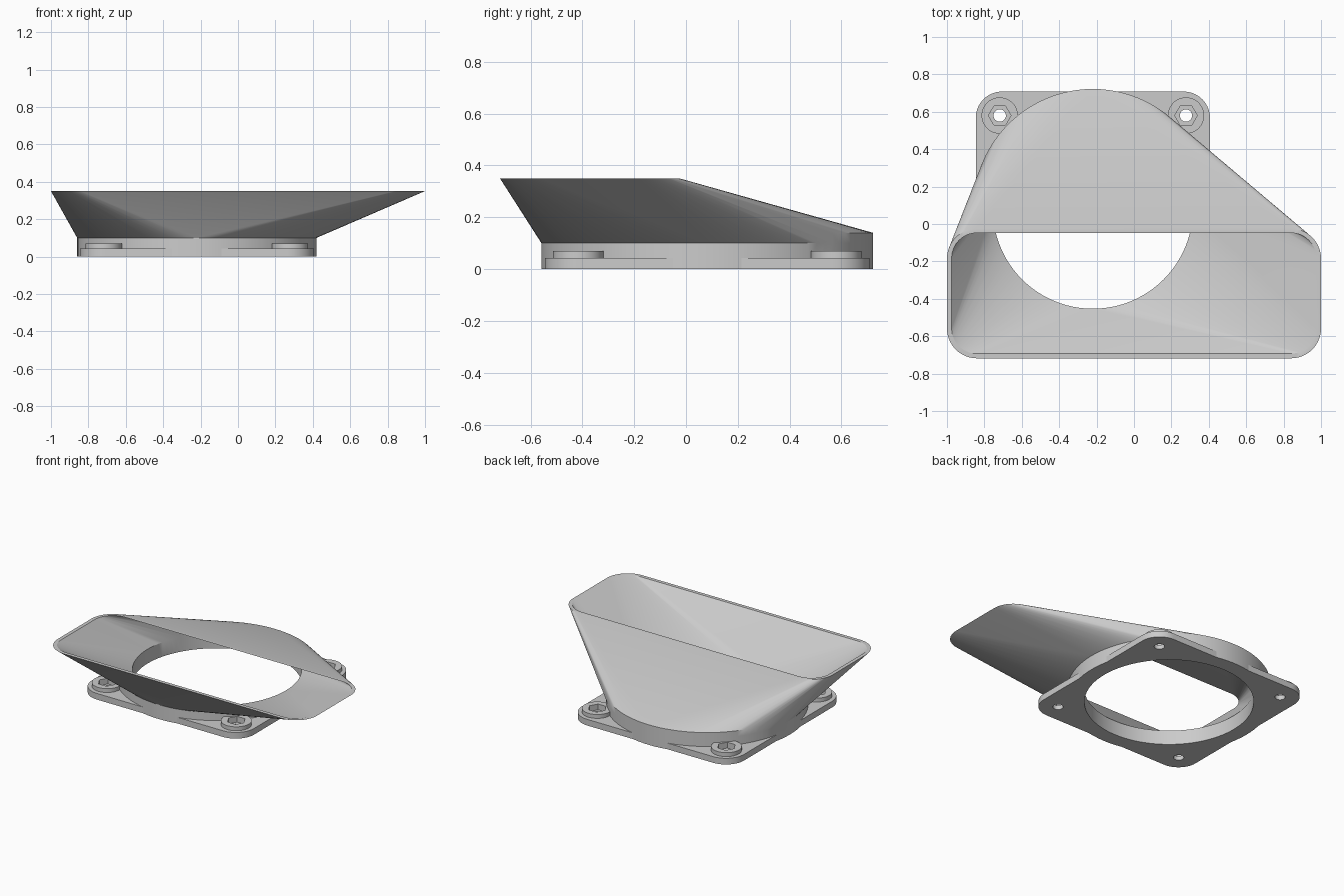
import bpy, bmesh, math

if "Cube" in bpy.data.objects:
    bpy.data.objects.remove(bpy.data.objects["Cube"], do_unlink=True)

CX, CY = -0.22, 0.082         # centre of the round inlet
TOP, COLLAR, LIP = 0.35, 0.10, 0.14
BOLT = 0.498                  # bolt offset from the inlet centre
HALF = 0.626                  # half width of the flange

gray = bpy.data.materials.new("light_gray_plastic")
gray.use_nodes = True
gray.diffuse_color = (0.6, 0.6, 0.6, 1)
gray.node_tree.nodes["Principled BSDF"].inputs["Base Color"].default_value = (0.6, 0.6, 0.6, 1)


def circle(cx, cy, r, n=96):
    return [(cx + r * math.cos(2 * math.pi * i / n), cy + r * math.sin(2 * math.pi * i / n))
            for i in range(n)]


def rounded_rect(x0, x1, y0, y1, r, n=14):
    corners = [(x1 - r, y1 - r), (x0 + r, y1 - r), (x0 + r, y0 + r), (x1 - r, y0 + r)]
    return [(cx + r * math.cos(math.pi / 2 * (k + i / n)), cy + r * math.sin(math.pi / 2 * (k + i / n)))
            for k, (cx, cy) in enumerate(corners) for i in range(n + 1)]


def add_loop(bm, pts, z):
    return [bm.verts.new((x, y, z)) for x, y in pts]


def join_loops(bm, a, b):
    """Quad strip between two closed loops of equal length."""
    for i in range(len(a)):
        bm.faces.new((a[i - 1], a[i], b[i], b[i - 1]))


def make_object(name, bm):
    bmesh.ops.recalc_face_normals(bm, faces=bm.faces)
    mesh = bpy.data.meshes.new(name)
    bm.to_mesh(mesh)
    bm.free()
    mesh.materials.append(gray)
    obj = bpy.data.objects.new(name, mesh)
    bpy.context.collection.objects.link(obj)
    return obj


def prisms(name, outlines, z0, z1):
    """Closed prism from z0 to z1 over each outline."""
    bm = bmesh.new()
    for pts in outlines:
        low, high = add_loop(bm, pts, z0), add_loop(bm, pts, z1)
        bm.faces.new(low)
        bm.faces.new(high)
        join_loops(bm, low, high)
    return make_object(name, bm)


def hull_shell(bm, radius, rect):
    """Open-ended hull from the round inlet to the mouth, with a collar down to the floor."""
    ring = circle(CX, CY, radius)
    base, lip, mouth = add_loop(bm, ring, COLLAR), add_loop(bm, ring, LIP), add_loop(bm, rect, TOP)
    bmesh.ops.convex_hull(bm, input=base + lip + mouth)
    bmesh.ops.delete(bm, geom=[v for v in lip if not v.link_faces], context='VERTS')
    caps = [f for f in bm.faces
            if any(all(abs(v.co.z - z) < 1e-4 for v in f.verts) for z in (COLLAR, TOP))]
    bmesh.ops.delete(bm, geom=caps, context='FACES_ONLY')
    bmesh.ops.delete(bm, geom=[e for e in bm.edges if not e.link_faces], context='EDGES')
    floor = add_loop(bm, ring, 0)
    join_loops(bm, floor, base)
    return floor, mouth


# Duct: outer and inner shells joined at the mouth rim and at the floor
shells = []
duct_bm = bmesh.new()
outer_floor, outer_mouth = hull_shell(duct_bm, 0.64, rounded_rect(-1, 1, -0.718, -0.025, 0.16))
inner_bm_floor, inner_mouth = hull_shell(duct_bm, 0.535, rounded_rect(-0.975, 0.975, -0.693, -0.048, 0.135))
join_loops(duct_bm, outer_mouth, inner_mouth)
join_loops(duct_bm, outer_floor, inner_bm_floor)
duct = make_object("duct", duct_bm)

# Flange: rounded square plate with four screw bosses
spots = [(CX + sx * BOLT, CY + sy * BOLT) for sx in (-1, 1) for sy in (-1, 1)]
plate = rounded_rect(CX - HALF, CX + HALF, CY - HALF, CY + HALF, 0.14)
flange = prisms("mounting_flange", [plate], 0, 0.043)
tools = [
    ('UNION', prisms("screw_bosses", [circle(x, y, 0.097, 48) for x, y in spots], 0.02, 0.07)),
    ('DIFFERENCE', prisms("inlet_cutter", [circle(CX, CY, 0.6)], -0.1, 0.2)),
    ('DIFFERENCE', prisms("nut_cutters", [circle(x, y, 0.06, 6) for x, y in spots], 0.03, 0.2)),
    ('DIFFERENCE', prisms("bolt_cutters", [circle(x, y, 0.033, 32) for x, y in spots], -0.1, 0.2)),
]
for operation, tool in tools:
    mod = flange.modifiers.new(tool.name, 'BOOLEAN')
    mod.operation = operation
    mod.solver = 'EXACT'
    mod.object = tool

# Bake the cuts and drop the helpers
bpy.context.view_layer.update()
depsgraph = bpy.context.evaluated_depsgraph_get()
baked = bpy.data.meshes.new_from_object(flange.evaluated_get(depsgraph))
flange.modifiers.clear()
flange.data = baked
for _, tool in tools:
    bpy.data.objects.remove(tool, do_unlink=True)

# Smooth the curved walls, keep the edges sharp
for obj in (duct, flange):
    bpy.ops.object.select_all(action='DESELECT')
    obj.select_set(True)
    bpy.context.view_layer.objects.active = obj
    bpy.ops.object.shade_smooth_by_angle(angle=math.radians(25))
